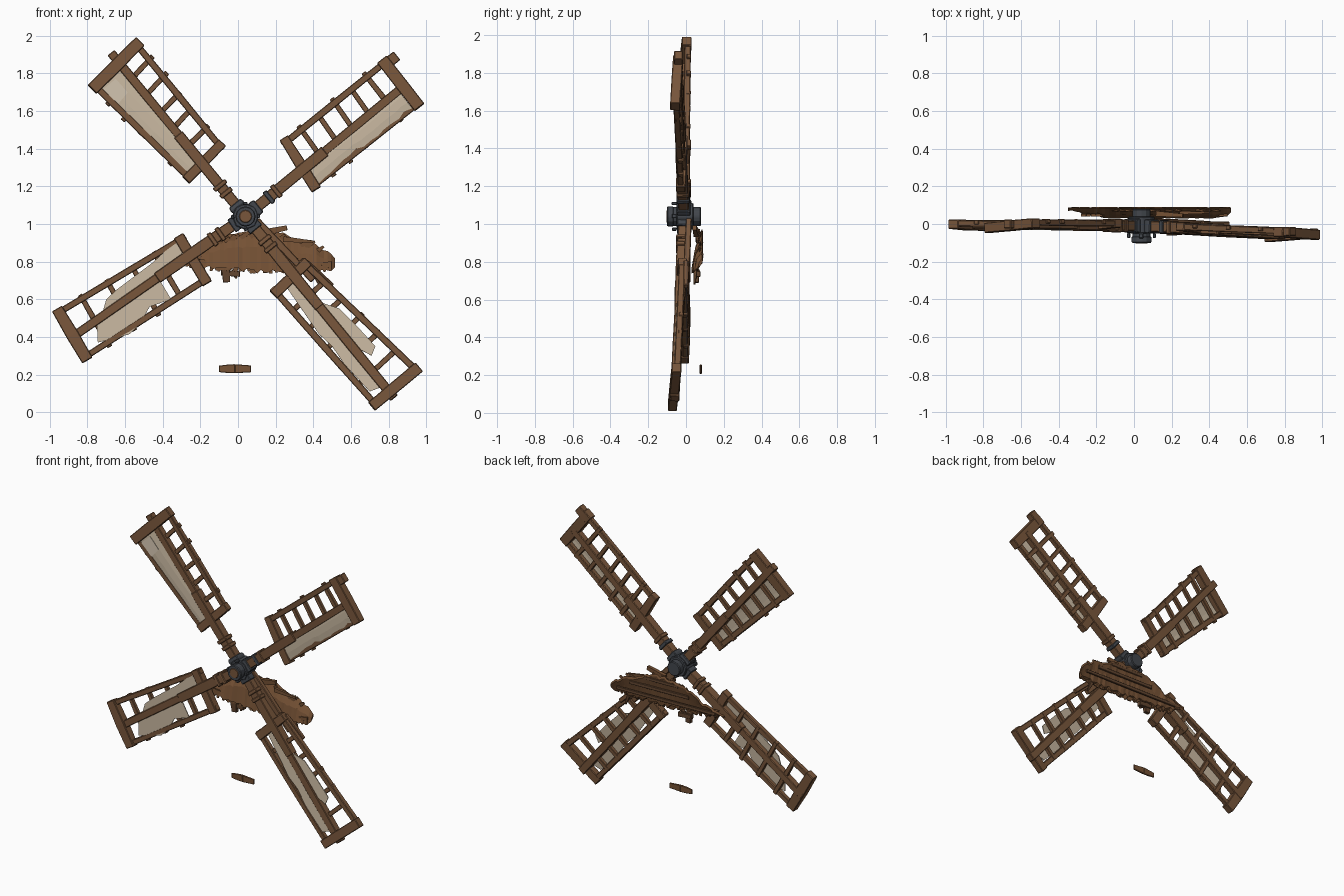
import bpy, bmesh, math, random
from mathutils import Vector as V

if "Cube" in bpy.data.objects:
    bpy.data.objects.remove(bpy.data.objects["Cube"])
random.seed(4)

def mat(name, c):
    m = bpy.data.materials.new(name)
    m.diffuse_color = (*c, 1)
    m.use_nodes = True
    m.node_tree.nodes["Principled BSDF"].inputs["Base Color"].default_value = m.diffuse_color
    return m

WOOD = mat("wood", (0.188, 0.093, 0.044))
DARK = mat("dark_wood", (0.125, 0.062, 0.03))
STRAW = mat("thatch", (0.178, 0.083, 0.035))
CLOTH = mat("canvas", (0.58, 0.48, 0.355))
PATCH = mat("light_canvas", (0.63, 0.54, 0.42))
IRON = mat("iron", (0.055, 0.062, 0.073))
HUB = V((0.04, -0.01, 1.04))

def finish(bm, name, m, bevel=0):
    bmesh.ops.recalc_face_normals(bm, faces=bm.faces)
    me = bpy.data.meshes.new(name)
    bm.to_mesh(me)
    bm.free()
    me.materials.append(m)
    ob = bpy.data.objects.new(name, me)
    bpy.context.collection.objects.link(ob)
    if bevel:
        b = ob.modifiers.new("bevel", 'BEVEL')
        b.width, b.segments = bevel, 1
    return ob

def beams(name, items, m, bevel=0.004):
    """items: (start, end, width, depth[, end scale]) -> one mesh of squared timbers"""
    bm = bmesh.new()
    for a, b, w, h, *tp in items:
        a, b = V(a), V(b)
        d = (b - a).normalized()
        n = d.cross(V((0, 1, 0))).normalized()
        k = n.cross(d)
        rings = []
        for p, s in ((a, 1), (a.lerp(b, .5), 1.06 if not tp else (1 + tp[0]) / 2), (b, tp[0] if tp else 1)):
            s *= random.uniform(.94, 1.06)
            rings.append([bm.verts.new(p + n * w / 2 * s * i + k * h / 2 * s * j)
                          for i, j in ((-1, -1), (1, -1), (1, 1), (-1, 1))])
        for r, q in zip(rings, rings[1:]):
            for i in range(4):
                bm.faces.new((r[i], r[(i + 1) % 4], q[(i + 1) % 4], q[i]))
        bm.faces.new(rings[0][::-1])
        bm.faces.new(rings[-1])
    return finish(bm, name, m, bevel)

def disc(name, y0, y1, r, n, m):
    bm = bmesh.new()
    bmesh.ops.create_cone(bm, cap_ends=True, segments=n, radius1=r, radius2=r, depth=y1 - y0)
    for v in bm.verts:
        x, y, z = v.co
        v.co = (HUB.x + x, (y0 + y1) / 2 + z, HUB.z + y)
    return finish(bm, name, m, .005)

def sheet(name, pts, m, t=.006):
    """thin ragged cloth from an outline"""
    bm = bmesh.new()
    f = bm.faces.new([bm.verts.new(p) for p in pts])
    bmesh.ops.triangulate(bm, faces=[f])
    ob = finish(bm, name, m)
    s = ob.modifiers.new("thickness", 'SOLIDIFY')
    s.thickness, s.offset = t, 0

# Sails: spar tip, tip depth, cross slope, inner bar ends, outer bar ends, spar share, rungs
SAILS = {
    "upper_left": ((-.675, 1.91), 0, -.07, (-.275, 1.235), (-.085, 1.43), (-.775, 1.715), (-.52, 1.97), .5, 6),
    "upper_right": ((.885, 1.735), -.045, .05, (.245, 1.455), (.415, 1.185), (.765, 1.875), (.965, 1.62), .56, 6),
    "lower_left": ((-.90, .385), 0, -.03, (-.315, .935), (-.165, .685), (-.962, .55), (-.80, .275), .5, 5),
    "lower_right": ((.83, .075), -.06, .07, (.19, .625), (.37, .80), (.71, .03), (.962, .24), .42, 6),
}

def depth(key, p, off=0):
    tip, ty, c = SAILS[key][:3]
    d = V((tip[0] - HUB.x, tip[1] - HUB.z))
    L = d.length
    d /= L
    q = V((p[0] - HUB.x, p[1] - HUB.z))
    return V((p[0], HUB.y + (ty - HUB.y) * q.dot(d) / L + c * q.dot(V((-d.y, d.x))) + off, p[1]))

def point(key, u, v, off=0):
    a, b, c, d = [V(p) for p in SAILS[key][3:7]]
    return depth(key, a.lerp(b, v).lerp(c.lerp(d, v), u), off)

for key, s in SAILS.items():
    tip, sv, n = s[0], s[7], s[8]
    P = lambda u, v, o=0: point(key, u, v, o)
    end = depth(key, tip)
    # main spar, thicker near the hub
    beams(key + "_spar", [(HUB, HUB.lerp(end, .5), .058, .055), (HUB.lerp(end, .42), end, .048, .046)], WOOD)
    # side rails and heavy end bars
    beams(key + "_rails", [(P(-.04, v), P(1.02, v), .035, .033) for v in (.07, .93)], WOOD)
    beams(key + "_end_bars", [(P(0, -.01), P(0, 1.01), .055, .048), (P(1, 0, -.006), P(1, 1, -.006), .062, .05)], WOOD)
    # rungs, running slightly past the rails
    r = []
    for i in range(1, n):
        u = i / n + random.uniform(-.015, .015)
        r.append((P(u, random.uniform(-.03, .02), .006), P(u + random.uniform(-.02, .02), random.uniform(.98, 1.03), .006), .028, .024))
    beams(key + "_rungs", r, WOOD, .003)
    # clamps and collars along the arm
    L = (end - HUB).length
    d = (end - HUB) / L
    beams(key + "_hub_clamp", [(HUB + d * .05, HUB + d * .09, .08, .068)], IRON)
    beams(key + "_arm_clamp", [(HUB + d * .15, HUB + d * .175, .075, .066)], IRON if key == "upper_right" else WOOD)
    beams(key + "_collar", [(HUB + d * .2, HUB + d * .225, .08, .068)], WOOD)

# Full canvases in front of the rungs on the two upper sails, edge slightly torn
def canvas(key, v0, v1, u0, u1):
    N = 14
    us = [u0 + (u1 - u0) * i / N for i in range(N + 1)]
    inner = [point(key, u, v0, -.014) for u in us]
    outer = [point(key, u + random.uniform(-.006, .006), v1 + random.uniform(-.02, .02), -.013) for u in us]
    bm = bmesh.new()
    rows = [[bm.verts.new(a.lerp(b, t) + V((0, -.005 * math.sin(t * math.pi), 0))) for t in (0, .33, .66, 1)]
            for a, b in zip(inner, outer)]
    for r, q in zip(rows, rows[1:]):
        for i in range(3):
            bm.faces.new((r[i], r[i + 1], q[i + 1], q[i]))
    ob = finish(bm, key + "_canvas", CLOTH)
    m = ob.modifiers.new("thickness", 'SOLIDIFY')
    m.thickness, m.offset = .006, 0

canvas("upper_left", .5, .07, .03, .97)
canvas("upper_right", .56, .94, .03, .95)
# Torn remnants on the two lower sails
TORN = {
    "lower_left": [(-.64, .655), (-.46, .79), (-.32, .915), (-.285, .81), (-.415, .70), (-.355, .60), (-.47, .56), (-.52, .47),
                   (-.575, .415), (-.745, .37), (-.75, .47), (-.72, .53), (-.70, .60)],
    "lower_right": [(.24, .69), (.33, .71), (.39, .60), (.54, .55), (.63, .46), (.73, .35), (.71, .30), (.645, .335),
                    (.70, .23), (.78, .14), (.70, .11), (.565, .255), (.50, .35), (.43, .415)],
}
for key, pts in TORN.items():
    sheet(key + "_torn_canvas", [depth(key, p, -.013) for p in pts], CLOTH)
sheet("canvas_patch_left", [point("upper_left", u, v, -.022) for u, v in ((.78, .12), (.94, .12), (.93, .36), (.79, .35))], PATCH, .004)

# Broken stub on the upper right tip, split brace beside the lower right spar
beams("rail_stub", [((.77, -.04, 1.835), (.845, -.04, 1.895), .055, .045)], WOOD)
beams("split_brace", [((.10, .015, 1.02), (.40, .0, .70), .035, .03), ((.36, .0, .80), (.50, .0, .67), .028, .025)], WOOD)

# Hub: iron axle, collars, wooden end grain
disc("axle", -.085, .08, .05, 12, IRON)
disc("hub_body", -.05, .04, .072, 8, IRON)
disc("axle_front_ring", -.1, -.065, .054, 12, IRON)
disc("axle_end_grain", -.103, -.09, .036, 12, WOOD)
beams("hub_bolts", [((HUB.x + .06 * math.cos(a), -.062, HUB.z + .06 * math.sin(a)),
                     (HUB.x + .076 * math.cos(a), -.062, HUB.z + .076 * math.sin(a)), .022, .025)
                    for a in [math.radians(90 * i + 2) for i in range(4)]], IRON, .003)

# Thatch fragment: bulging shell given by (x, top, bottom) columns
COL = [(-.35, .835, .805), (-.2, .865, .775), (-.1, .92, .765), (0, .955, .76), (.1, .965, .75),
       (.2, .965, .755), (.27, .935, .755), (.38, .90, .755), (.46, .865, .76), (.515, .815, .77)]
def col(x):
    for a, b in zip(COL, COL[1:]):
        if x <= b[0]:
            t = (x - a[0]) / (b[0] - a[0])
            return a[1] + (b[1] - a[1]) * t, a[2] + (b[2] - a[2]) * t
    return COL[-1][1:]

bm = bmesh.new()
rings, N = [], 44
for i in range(N + 1):
    x = -.35 + .865 * i / N
    zt, zb = col(x)
    zt += random.uniform(-.008, .008)
    zb += random.uniform(-.016, .008)
    g = min(1, (zt - zb) / .12)
    prof = ((.085, zt), (.085 - .035 * g, zt * .6 + zb * .4), (.082 - .052 * g, zb),
            (.088 - .03 * g, zb + .01), (.088 - .014 * g, zt * .6 + zb * .4 - .01), (.09, zt - .015))
    rings.append([bm.verts.new((x, y + random.uniform(-.002, .002), z)) for y, z in prof])
for r, q in zip(rings, rings[1:]):
    for k in range(6):
        bm.faces.new((r[k], r[(k + 1) % 6], q[(k + 1) % 6], q[k]))
bm.faces.new(rings[0])
bm.faces.new(rings[-1])
finish(bm, "thatch_shell", STRAW)

# Straw tufts along the ragged eave and ridge
tufts = []
for i in range(70):
    x = random.uniform(-.27, .5)
    zt, zb = col(x)
    tufts.append(((x, .047, zb + .035), (x + random.uniform(-.01, .01), .042, zb - random.uniform(.004, .018)), .026, .012, .5))
for i in range(16):
    x = random.uniform(-.15, .44)
    z = col(x)[0]
    tufts.append(((x, .075, z - .03), (x + random.uniform(.01, .05), .07, z + random.uniform(-.01, .008)), .025, .012, .5))
tufts += [((.12, .055, .95), (.26, .045, .98), .04, .03, .6), ((.24, .06, .92), (.4, .06, .905), .03, .02, .4)]
beams("straw_tufts", tufts, STRAW, 0)

# Roof battens behind the thatch and broken pieces hanging under it
beams("roof_battens", [((-.28, .082, .815), (.47, .082, .80), .022, .012), ((-.08, .084, .875), (.37, .084, .865), .022, .012),
                       ((0, .084, .93), (.26, .084, .925), .02, .012)], DARK, .002)
beams("hanging_splinters", [((-.09, .06, .74), (.01, .06, .735), .03, .03), ((-.065, .055, .76), (-.06, .055, .69), .045, .03, .8),
                            ((-.02, .055, .76), (-.01, .05, .71), .025, .02, .5), ((.40, .05, .75), (.43, .045, .68), .025, .02, .4)], DARK, .002)

# Loose plank below, tapered at both ends
beams("loose_plank", [((-.015, .078, .231), (-.102, .078, .23), .048, .012, .75), ((-.016, .078, .231), (.07, .078, .23), .048, .012, .75)], STRAW, .003)
